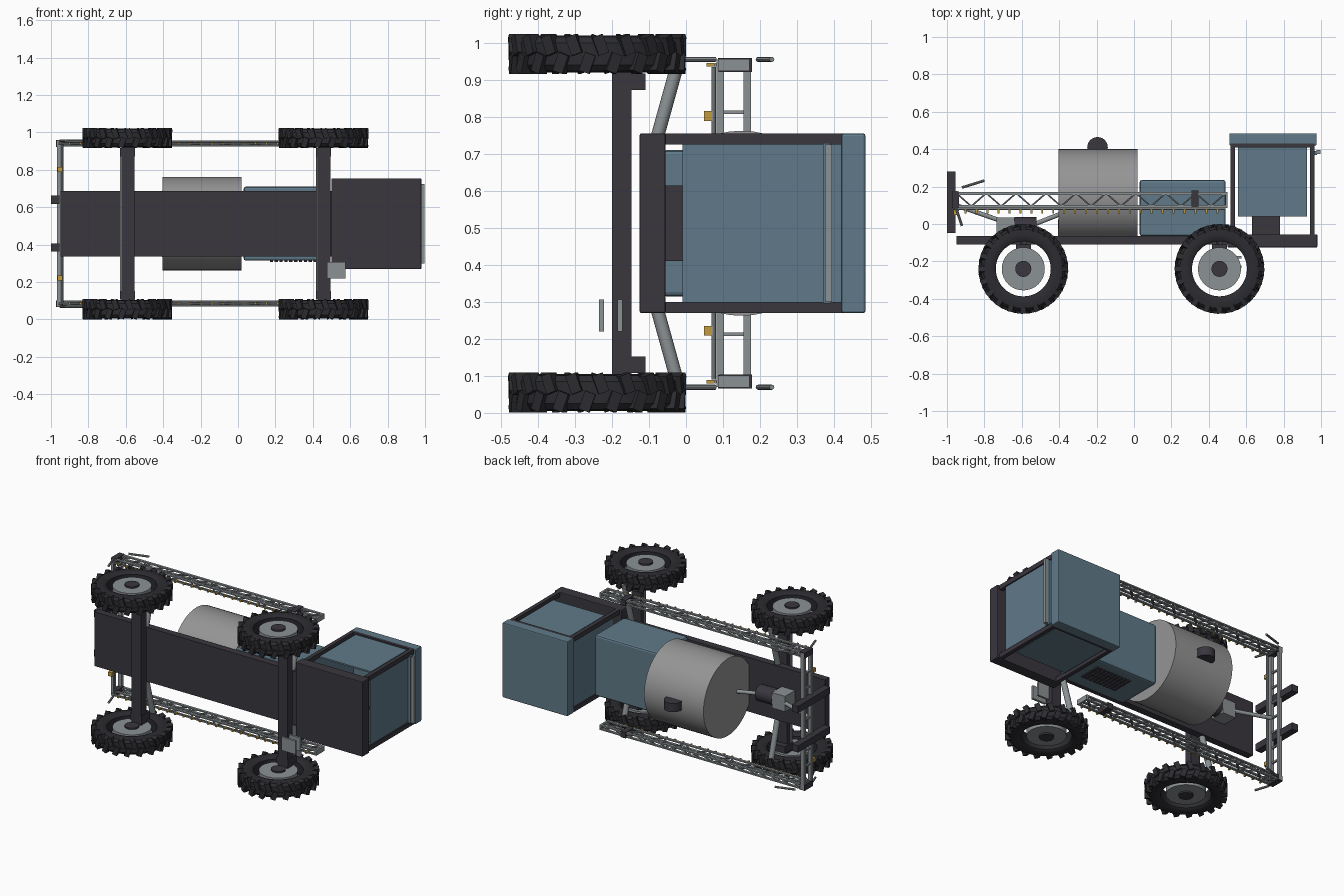
import bpy, bmesh, math
from mathutils import Matrix, Vector

if "Cube" in bpy.data.objects:
    bpy.data.objects.remove(bpy.data.objects["Cube"])

C = 0.5125  # mid plane of the vehicle along z


def material(name, rgb):
    m = bpy.data.materials.new(name)
    m.diffuse_color = (*rgb, 1)
    m.use_nodes = True
    m.node_tree.nodes["Principled BSDF"].inputs["Base Color"].default_value = m.diffuse_color
    return m


BLUE = material("blue paint", (0.115, 0.195, 0.25))
DARK = material("dark frame", (0.041, 0.037, 0.048))
RUBBER = material("rubber", (0.025, 0.024, 0.029))
GREY = material("grey metal", (0.26, 0.285, 0.295))
TANK = material("tank grey", (0.30, 0.30, 0.305))
BRASS = material("brass yellow", (0.55, 0.33, 0.045))


def add_box(bm, x0, x1, y0, y1, z0, z1, m=Matrix()):
    t = Matrix.Translation(((x0 + x1) / 2, (y0 + y1) / 2, (z0 + z1) / 2))
    s = Matrix.Diagonal((x1 - x0, y1 - y0, z1 - z0, 1))
    bmesh.ops.create_cube(bm, size=1, matrix=m @ t @ s)


def add_tube(bm, p, q, r, n=10):
    p, q = Vector(p), Vector(q)
    d = q - p
    m = Matrix.Translation((p + q) / 2) @ d.to_track_quat('Z', 'Y').to_matrix().to_4x4()
    bmesh.ops.create_cone(bm, cap_ends=True, segments=n, radius1=r, radius2=r,
                          depth=d.length, matrix=m)


def finish(name, bm, mat, smooth=False, bevel=0):
    bmesh.ops.recalc_face_normals(bm, faces=bm.faces)
    me = bpy.data.meshes.new(name)
    bm.to_mesh(me)
    bm.free()
    me.materials.append(mat)
    ob = bpy.data.objects.new(name, me)
    bpy.context.collection.objects.link(ob)
    if bevel:
        b = ob.modifiers.new("bevel", 'BEVEL')
        b.width, b.segments = bevel, 2
    if smooth:
        bpy.context.view_layer.objects.active = ob
        ob.select_set(True)
        bpy.ops.object.shade_smooth_by_angle(angle=math.radians(35))
        ob.select_set(False)
    return ob


def box(name, mat, *dims, bevel=0):
    bm = bmesh.new()
    add_box(bm, *dims)
    return finish(name, bm, mat, bevel=bevel)


def tube(name, mat, p, q, r, n=16):
    bm = bmesh.new()
    add_tube(bm, p, q, r, n)
    return finish(name, bm, mat, smooth=True)


def wheel(x, y, side):
    z = C + side * 0.4575
    at = Matrix.Translation((x, y, z))
    # lathed tyre, open in the middle
    bm = bmesh.new()
    half = [(0.147, 0.038), (0.158, 0.047), (0.185, 0.050), (0.212, 0.046), (0.226, 0.030)]
    prof = half + [(r, -h) for r, h in reversed(half)]
    vs = [bm.verts.new((r, 0, h)) for r, h in prof]
    es = [bm.edges.new((vs[i], vs[(i + 1) % len(vs)])) for i in range(len(vs))]
    bmesh.ops.spin(bm, geom=vs + es, cent=(0, 0, 0), axis=(0, 0, 1),
                   angle=2 * math.pi, steps=40)
    bmesh.ops.remove_doubles(bm, verts=bm.verts, dist=1e-4)
    bm.transform(at)
    finish("tyre", bm, RUBBER, smooth=True)
    # staggered tread lugs on both shoulders
    bm = bmesh.new()
    for s in (-1, 1):
        for i in range(20):
            a = 2 * math.pi * (i + (0.25 if s > 0 else -0.25)) / 20
            m = at @ Matrix.Rotation(a, 4, 'Z')
            tilt = Matrix.Rotation(s * 0.35, 4, 'X')
            add_box(bm, 0.205, 0.239, -0.015, 0.015, *sorted((0, s * 0.052)), m @ tilt)
    finish("tread_lugs", bm, RUBBER)
    # hub disc and cap
    tube("hub_disc", GREY, (x, y, z - 0.035), (x, y, z + 0.035), 0.115, 32)
    tube("hub_cap", DARK, (x, y, z - 0.045), (x, y, z + 0.045), 0.043, 20)


for ax in (-0.592, 0.457):
    # axle beam with tie rod
    box("axle_beam", DARK, ax - 0.03, ax + 0.038, -0.2, -0.147, C - 0.42, C + 0.42)
    tube("tie_rod", GREY, (ax - 0.032, -0.185, C - 0.39), (ax - 0.032, -0.185, C + 0.39), 0.008, 8)
    for s in (-1, 1):
        wheel(ax, -0.24, s)
        tube("suspension_strut", GREY, (ax, -0.095, C + s * 0.17), (ax, -0.02, C + s * 0.44), 0.018)
        box("axle_knuckle", DARK, ax - 0.04, ax + 0.04, -0.2, -0.11,
            *sorted((C + s * 0.36, C + s * 0.405)))

# chassis
box("chassis_deck", DARK, -0.95, 0.52, -0.11, -0.065, 0.337, 0.688)
box("cab_floor", DARK, 0.5, 0.98, -0.125, -0.055, 0.27, 0.755, bevel=0.004)

# cab
for x in (0.515, 0.94):
    for z in (0.27, 0.725):
        box("cab_pillar", DARK, x, x + 0.026, -0.055, 0.43, z, z + 0.03)
for z in (0.28, 0.735):
    box("side_glass", BLUE, 0.555, 0.925, 0.04, 0.41, z, z + 0.01)
for x in (0.522, 0.948):
    box("end_glass", BLUE, x, x + 0.01, -0.01, 0.425, 0.30, 0.725)
for z in (0.27, 0.725):
    box("roof_rail", DARK, 0.515, 0.966, 0.41, 0.43, z, z + 0.03)
box("cab_roof", BLUE, 0.51, 0.977, 0.42, 0.485, 0.27, 0.755, bevel=0.006)
box("sun_visor", BLUE, 0.955, 0.978, 0.37, 0.39, 0.295, 0.73)
box("front_lamp_bar", GREY, 0.977, 0.997, 0.375, 0.395, 0.30, 0.725)
box("seat_base", DARK, 0.63, 0.78, -0.055, 0.04, 0.41, 0.615)

# engine hood and side grille
box("engine_hood", BLUE, 0.03, 0.49, -0.065, 0.235, 0.315, 0.71, bevel=0.012)
bm = bmesh.new()
for i in range(10):
    for j in range(3):
        x, y = 0.17 + i * 0.026, 0.03 + j * 0.05
        add_box(bm, x, x + 0.017, y, y + 0.042, 0.307, 0.318)
finish("hood_grille", bm, DARK)

# liquid tank and lid
tube("tank", TANK, (-0.405, 0.15, C), (0.02, 0.15, C), 0.25, 48)
tube("tank_lid", DARK, (-0.195, 0.41, C - 0.028), (-0.195, 0.41, C + 0.028), 0.055, 24)

# pump group behind the tank
tube("pump_motor", DARK, (-0.64, -0.015, C), (-0.52, -0.015, C), 0.052, 20)
box("pump_box", GREY, -0.735, -0.64, -0.065, 0.035, C - 0.05, C + 0.05)
tube("suction_pipe", GREY, (-0.53, 0.0, C), (-0.39, 0.055, C), 0.012)
tube("feed_pipe", GREY, (-0.72, 0.02, C), (-0.95, 0.1, C), 0.012)

# rear boom carrier
for s in (-1, 1):
    z = C + s * 0.128
    box("lift_bracket", DARK, -1.0, -0.955, -0.048, 0.28, z - 0.022, z + 0.022)
    z = C + s * 0.29
    box("yellow_marker", BRASS, -0.965, -0.938, 0.048, 0.075, z - 0.013, z + 0.013)
bm = bmesh.new()
for y in (0.082, 0.155):
    add_box(bm, -0.968, -0.945, y, y + 0.021, 0.07, 0.955)
for i in range(-3, 4):
    z = C + i * 0.1
    add_box(bm, -0.962, -0.95, 0.09, 0.17, z - 0.005, z + 0.005)
add_tube(bm, (-0.94, 0.075, 0.09), (-0.94, 0.075, 0.935), 0.006, 8)
finish("rear_boom_frame", bm, GREY)

# folded side booms
for s in (-1, 1):
    z = C + s * 0.428
    bm = bmesh.new()
    for y in (0.092, 0.162):
        for dz in (-0.012, 0.012):
            add_box(bm, -0.965, 0.5, y - 0.006, y + 0.010, z + dz - 0.004, z + dz + 0.004)
    n = 18
    for i in range(n):
        x0, x1 = -0.95 + i * 0.08, -0.95 + (i + 1) * 0.08
        ya, yb = (0.095, 0.165) if i % 2 else (0.165, 0.095)
        for dz in (-0.01, 0.01):
            add_tube(bm, (x0, ya, z + dz), (x1, yb, z + dz), 0.005, 6)
        add_tube(bm, (x0, 0.165, z - 0.01), (x1, 0.165, z + 0.01), 0.004, 6)
    add_box(bm, 0.488, 0.5, 0.086, 0.172, z - 0.016, z + 0.016)
    add_tube(bm, (-0.96, 0.08, z), (0.49, 0.08, z), 0.005, 6)
    finish("side_boom_truss", bm, GREY)
    bm = bmesh.new()
    for i in range(24):
        x = -0.9 + i * 0.0585
        add_box(bm, x - 0.005, x + 0.005, 0.055, 0.077, z - 0.005, z + 0.005)
    finish("spray_nozzles", bm, BRASS)
    box("boom_clamp", DARK, 0.308, 0.345, 0.09, 0.178, z - 0.019, z + 0.019)
    box("boom_hinge", DARK, -0.972, -0.935, 0.086, 0.174, z - 0.018, z + 0.018)
    z = C + s * 0.443
    tube("fold_cylinder", GREY, (-0.92, 0.195, z), (-0.8, 0.232, z), 0.007, 8)
    tube("boom_stay", GREY, (-0.95, 0.08, z), (-0.92, -0.01, z), 0.007, 8)

# access steps
for y in (-0.235, -0.185):
    box("access_step", GREY, 0.475, 0.575, y, y + 0.014, 0.22, 0.307)
